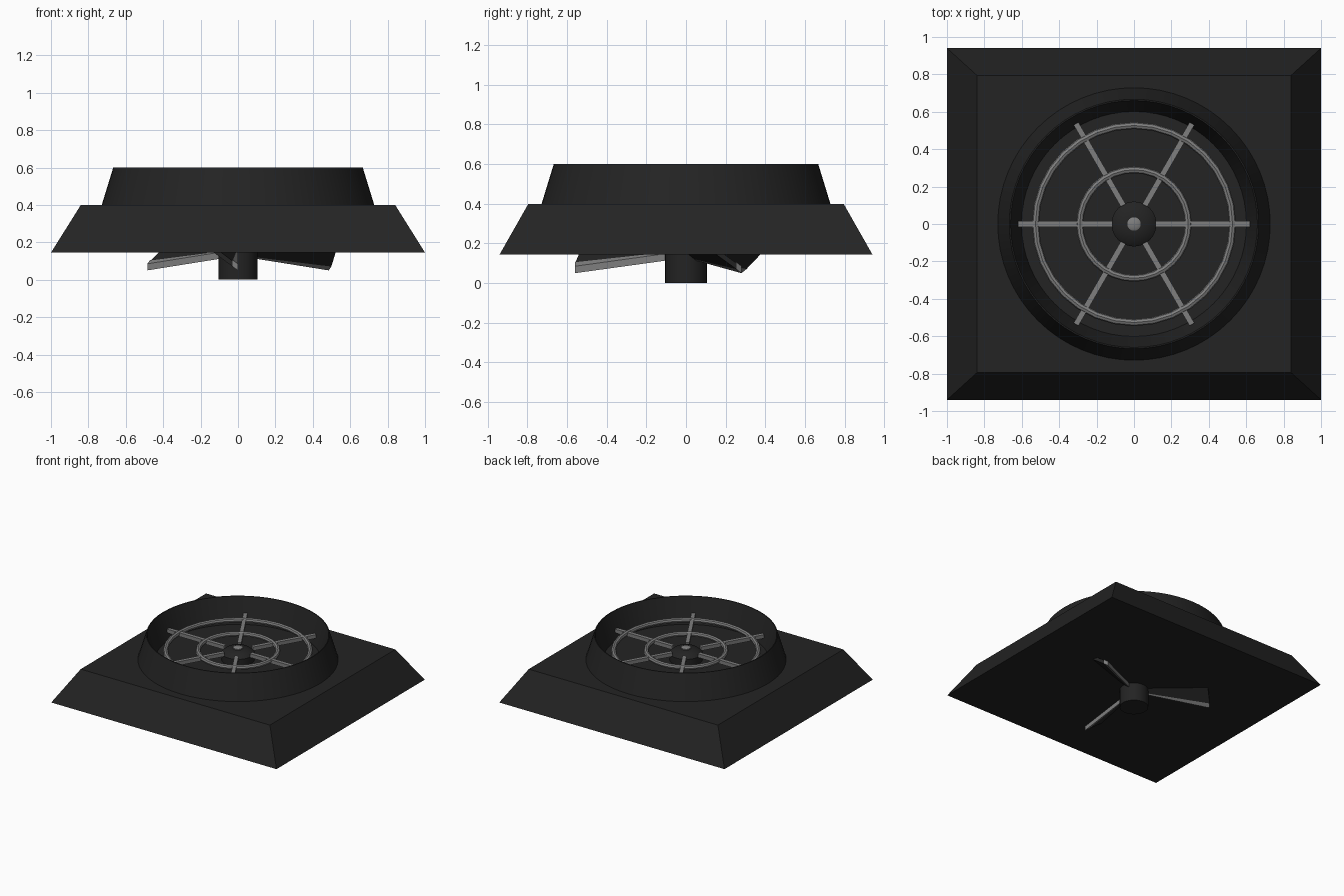
import bpy, bmesh, math
from mathutils import Matrix

if "Cube" in bpy.data.objects:
    bpy.data.objects.remove(bpy.data.objects["Cube"])


def material(name, v):
    m = bpy.data.materials.new(name)
    m.diffuse_color = (v, v, v, 1)
    m.use_nodes = True
    m.node_tree.nodes["Principled BSDF"].inputs["Base Color"].default_value = m.diffuse_color
    return m


DARK = material("charcoal", 0.017)
GREY = material("mid_grey", 0.21)


def make(name, verts, faces, mat, smooth=False):
    me = bpy.data.meshes.new(name)
    me.from_pydata(verts, [], faces)
    bm = bmesh.new()
    bm.from_mesh(me)
    bmesh.ops.recalc_face_normals(bm, faces=bm.faces)
    bm.to_mesh(me)
    bm.free()
    me.materials.append(mat)
    ob = bpy.data.objects.new(name, me)
    bpy.context.collection.objects.link(ob)
    if smooth:
        bpy.ops.object.select_all(action='DESELECT')
        ob.select_set(True)
        bpy.context.view_layer.objects.active = ob
        bpy.ops.object.shade_smooth_by_angle(angle=math.radians(35))
    return ob


BOX = [(0, 1, 2, 3), (4, 5, 6, 7), (0, 1, 5, 4), (1, 2, 6, 5), (2, 3, 7, 6), (3, 0, 4, 7)]


def lathe(name, profile, mat, n=48, closed=False):
    """Spin (radius, z) points; open profiles get caps at both ends."""
    verts = [(r * math.cos(2 * math.pi * i / n), r * math.sin(2 * math.pi * i / n), z)
             for r, z in profile for i in range(n)]
    k = len(profile)
    faces = []
    for j in range(k if closed else k - 1):
        a, b = j * n, ((j + 1) % k) * n
        faces += [(a + i, a + (i + 1) % n, b + (i + 1) % n, b + i) for i in range(n)]
    if not closed:
        faces += [tuple(range(n)), tuple(range((k - 1) * n, k * n))]
    return make(name, verts, faces, mat, True)


def ring_rect(x, y, z):
    return [(-x, -y, z), (x, -y, z), (x, y, z), (-x, y, z)]


# Sloped rectangular housing
make("housing", ring_rect(1.0, 0.94, 0.145) + ring_rect(0.84, 0.795, 0.40), BOX, DARK)

# Round collar with a sharp rim and funnel-shaped inside
lathe("collar", [(0.73, 0.395), (0.667, 0.60), (0.66, 0.60), (0.60, 0.395)], DARK, 64, True)

# Central motor hub and its small cap
lathe("motor_hub", [(0.105, 0.0), (0.105, 0.38), (0.12, 0.39), (0.12, 0.455),
                    (0.09, 0.48), (0.04, 0.49)], DARK, 32)
lathe("hub_cap", [(0.036, 0.48), (0.036, 0.497), (0.025, 0.503)], GREY, 16)

# Grille rings
for label, radius in (("inner", 0.29), ("outer", 0.527)):
    tube = [(radius + 0.019 * math.cos(t * math.pi / 4),
             0.47 + 0.019 * math.sin(t * math.pi / 4)) for t in range(8)]
    lathe(label + "_grille_ring", tube, GREY, 32, True)

# Grille spokes
for i in range(6):
    w, z0, z1 = 0.015, 0.452, 0.482
    v = [(0.115, -w, z0), (0.62, -w, z0), (0.62, w, z0), (0.115, w, z0)]
    v += [(x, y, z1) for x, y, z in v]
    ob = make(f"grille_spoke_{i + 1}", v, BOX, GREY)
    ob.data.transform(Matrix.Rotation(math.radians(60 * i), 4, 'Z'))


# Three pitched fan blades with a grey lower edge
def strip(t0, t1, thick, drop):
    def pt(r, t, up):
        low = 0.115 if r < 0.3 else 0.05
        a = -math.radians(t)
        return (r * math.cos(a), r * math.sin(a), low + r * math.radians(t) * 0.7 + up)
    return [pt(r, t, up) for up in (-drop, thick)
            for r, t in ((0.09, t0 * 2), (0.56, t0), (0.56, t1), (0.09, t1 * 2))]


for i in range(3):
    turn = Matrix.Rotation(math.radians(30 + 120 * i), 4, 'Z')
    make(f"fan_blade_{i + 1}", strip(3, 32, 0.03, 0), BOX, DARK).data.transform(turn)
    make(f"blade_edge_{i + 1}", strip(0, 3, 0.035, 0), BOX, GREY).data.transform(turn)
